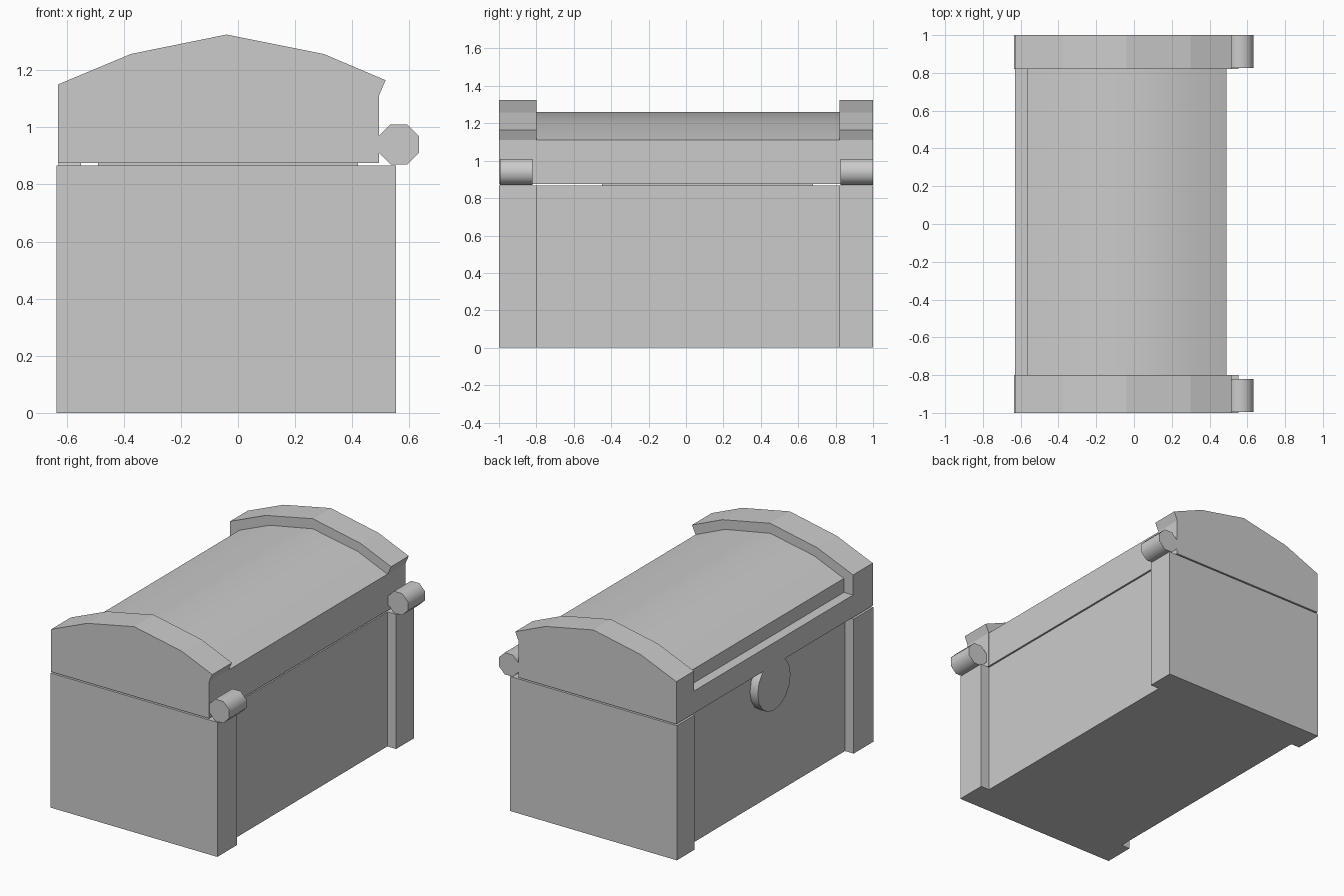
import bpy, bmesh, math

if "Cube" in bpy.data.objects:
    bpy.data.objects.remove(bpy.data.objects["Cube"])


def prism(name, pts, a, b, axis="y", smooth=False):
    """Extrude a closed profile from a to b along y (points x,z) or x (points y,z)."""
    bm = bmesh.new()
    place = (lambda p, t: (p[0], t, p[1])) if axis == "y" else (lambda p, t: (t, p[0], p[1]))
    face = bm.faces.new([bm.verts.new(place(p, a)) for p in pts])
    new = bmesh.ops.extrude_face_region(bm, geom=[face])["geom"]
    shift = (0, b - a, 0) if axis == "y" else (b - a, 0, 0)
    bmesh.ops.translate(bm, vec=shift, verts=[v for v in new if isinstance(v, bmesh.types.BMVert)])
    bmesh.ops.recalc_face_normals(bm, faces=bm.faces)
    mesh = bpy.data.meshes.new(name)
    bm.to_mesh(mesh)
    bm.free()
    ob = bpy.data.objects.new(name, mesh)
    bpy.context.collection.objects.link(ob)
    if smooth:
        bpy.ops.object.select_all(action="DESELECT")
        bpy.context.view_layer.objects.active = ob
        ob.select_set(True)
        bpy.ops.object.shade_smooth_by_angle(angle=math.radians(30 if axis == "y" and len(pts) != 8 else 50))
    return ob


def rect(x0, x1, z0, z1):
    return [(x0, z0), (x1, z0), (x1, z1), (x0, z1)]


def ngon(cx, cz, r, n, turn=0.0):
    return [(cx + r * math.cos(turn + math.tau * i / n),
             cz + r * math.sin(turn + math.tau * i / n)) for i in range(n)]


BODY_TOP, LID_BOTTOM = 0.867, 0.876

# Recessed middle of the body
prism("body", rect(-0.573, 0.49, 0, BODY_TOP), -0.80, 0.82)

# Lid middle: arched top, ledge along the opening side
lid = [(-0.63, LID_BOTTOM), (0.491, LID_BOTTOM), (0.491, 1.11), (0.28, 1.2), (-0.04, 1.26),
       (-0.35, 1.2), (-0.565, 1.11), (-0.565, 1.02), (-0.63, 1.02)]
prism("lid", lid, -0.80, 0.82, smooth=True)

# End bands of body and lid, with hinge barrels
band = [(-0.631, LID_BOTTOM), (0.493, LID_BOTTOM), (0.493, 1.11), (0.517, 1.165), (0.3, 1.257),
        (-0.04, 1.325), (-0.375, 1.257), (-0.631, 1.15)]
hinge = ngon(0.563, 0.94, 0.07 / math.cos(math.pi / 8), 8, math.pi / 8)
for side, y0, y1, h0, h1 in (("front", -1.0, -0.80, -0.995, -0.82), ("back", 0.82, 1.0, 0.825, 1.0)):
    prism(side + "_body_band", rect(-0.635, 0.553, 0, BODY_TOP), y0, y1)
    prism(side + "_lid_band", band, y0, y1)
    prism(side + "_hinge", hinge, h0, h1, smooth=True)

# Round latch plate hanging below the lid
prism("latch", ngon(0, 0.75, 0.167, 16), -0.628, -0.55, axis="x", smooth=True)

# Contents just visible through the gap
prism("contents", rect(-0.49, 0.42, 0.80, 0.88), -0.45, 0.68)
